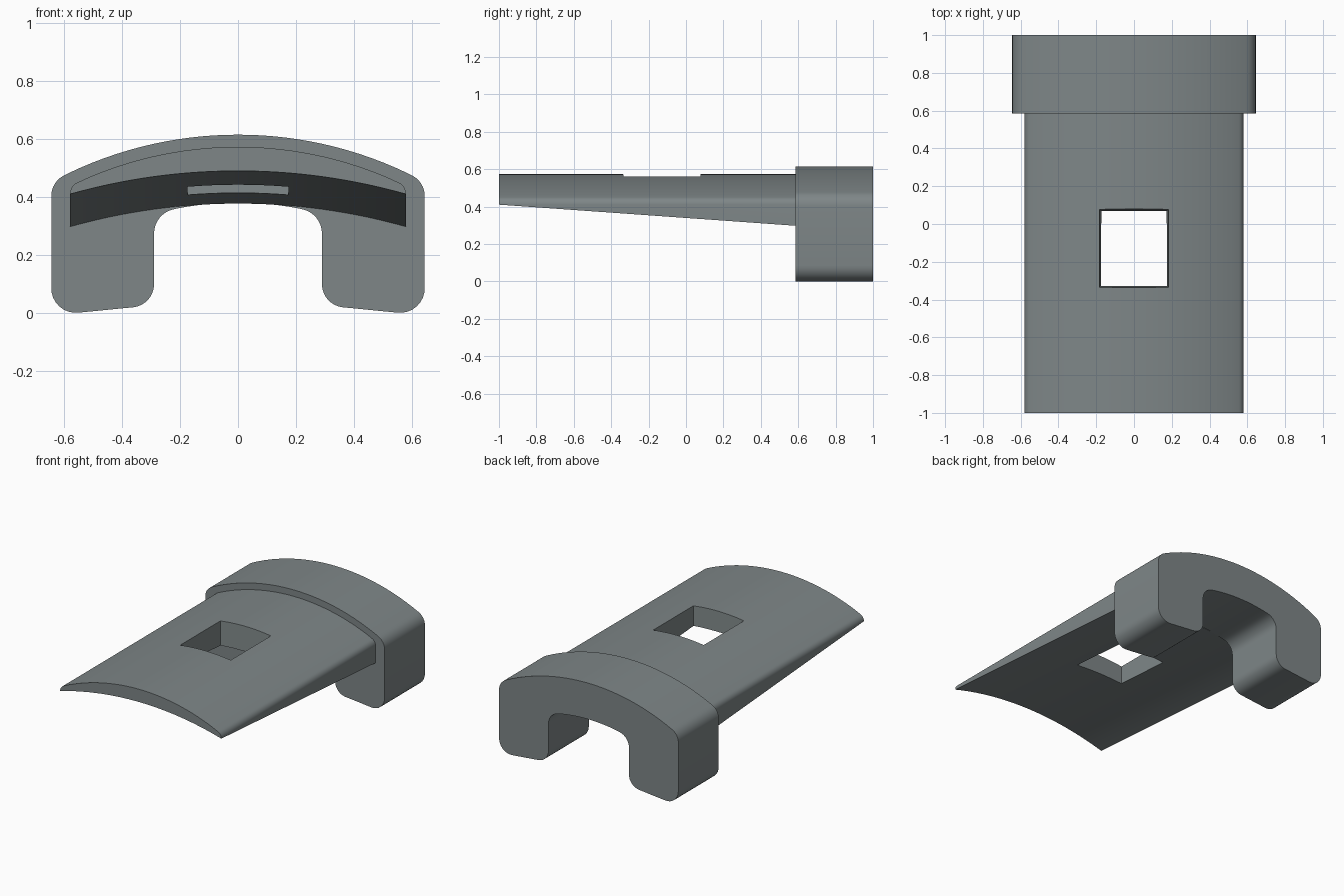
import bpy, bmesh, math
from mathutils import Vector

if "Cube" in bpy.data.objects:
    bpy.data.objects.remove(bpy.data.objects["Cube"])

grey = bpy.data.materials.new("slate grey")
grey.diffuse_color = (0.21, 0.24, 0.245, 1)
grey.use_nodes = True
grey.node_tree.nodes["Principled BSDF"].inputs["Base Color"].default_value = grey.diffuse_color


def arc_z(x, apex, r):
    """Height of a downward-curving arc at x."""
    return apex - r + math.sqrt(r * r - x * x)


def fillet(before, corner, after, r, n=8):
    """Points of a round between two straight runs."""
    p, c, q = Vector(before), Vector(corner), Vector(after)
    u, v = (p - c).normalized(), (q - c).normalized()
    half = math.acos(u.dot(v)) / 2
    mid = c + (u + v).normalized() * (r / math.sin(half))
    a = c + u * (r / math.tan(half)) - mid
    b = c + v * (r / math.tan(half)) - mid
    start = math.atan2(a.y, a.x)
    sweep = math.atan2(a.x * b.y - a.y * b.x, a.dot(b))
    return [(mid.x + r * math.cos(start + sweep * i / n),
             mid.y + r * math.sin(start + sweep * i / n)) for i in range(n + 1)]


def mirrored(half):
    """Complete a right half running from top centre to bottom centre."""
    return half + [(-x, z) for x, z in reversed(half) if x > 1e-6]


def loft(name, front, back, y0, y1):
    """Solid between two outlines with equal point counts."""
    bm = bmesh.new()
    a = [bm.verts.new((x, y0, z)) for x, z in front]
    b = [bm.verts.new((x, y1, z)) for x, z in back]
    bm.faces.new(a)
    bm.faces.new(b[::-1])
    for i in range(len(a)):
        j = (i + 1) % len(a)
        bm.faces.new((a[j], a[i], b[i], b[j]))
    bmesh.ops.recalc_face_normals(bm, faces=bm.faces)
    me = bpy.data.meshes.new(name)
    bm.to_mesh(me)
    bm.free()
    me.materials.append(grey)
    ob = bpy.data.objects.new(name, me)
    bpy.context.collection.objects.link(ob)
    return ob


def smooth(ob):
    bpy.ops.object.select_all(action='DESELECT')
    ob.select_set(True)
    bpy.context.view_layer.objects.active = ob
    bpy.ops.object.shade_smooth_by_angle(angle=math.radians(25))


# Arched end block with two rounded legs
TOP, R_TOP, IN, R_IN, W, LEG = 0.615, 1.356, 0.38, 1.121, 0.645, 0.29
top = [(0.59 * i / 14, arc_z(0.59 * i / 14, TOP, R_TOP)) for i in range(15)]
shoulder = (W, arc_z(W, TOP, R_TOP))
foot_out, foot_in = (W, -0.009), (LEG, 0.026)
crotch = (LEG, arc_z(LEG, IN, R_IN))
inner = [(0.21 * i / 6, arc_z(0.21 * i / 6, IN, R_IN)) for i in range(6, -1, -1)]
half = (top + fillet(top[-1], shoulder, foot_out, 0.08)
        + fillet(shoulder, foot_out, foot_in, 0.085)
        + fillet(foot_out, foot_in, crotch, 0.08)
        + fillet(foot_in, crotch, inner[0], 0.085) + inner)
outline = mirrored(half)
smooth(loft("end_block", outline, outline, 0.585, 1.0))


# Curved plate whose underside slopes down towards the block
def plate_section(apex):
    w = 0.58
    up = [(0.52 * i / 14, arc_z(0.52 * i / 14, 0.573, 1.314)) for i in range(15)]
    up += fillet(up[-1], (w, arc_z(w, 0.573, 1.314)), (w, 0.2), 0.042, 6)
    low = [(w * i / 14, arc_z(w * i / 14, apex, 2.14)) for i in range(14, -1, -1)]
    return mirrored(up + low)


plate = loft("curved_plate", plate_section(0.49), plate_section(0.377), -1.0, 0.59)

# Slightly tapered rectangular window through the plate
rim = [(-0.167, 0.3), (0.167, 0.3), (0.187, 0.65), (-0.187, 0.65)]
cutter = loft("window_cutter", rim, rim, -0.34, 0.083)
for v in cutter.data.vertices:
    if v.co.z < 0.4:
        v.co.y += 0.02 if v.co.y < 0 else -0.02
cutter.hide_render = True
cutter.hide_viewport = True
cut = plate.modifiers.new("window", 'BOOLEAN')
cut.operation = 'DIFFERENCE'
cut.solver = 'EXACT'
cut.object = cutter
smooth(plate)
